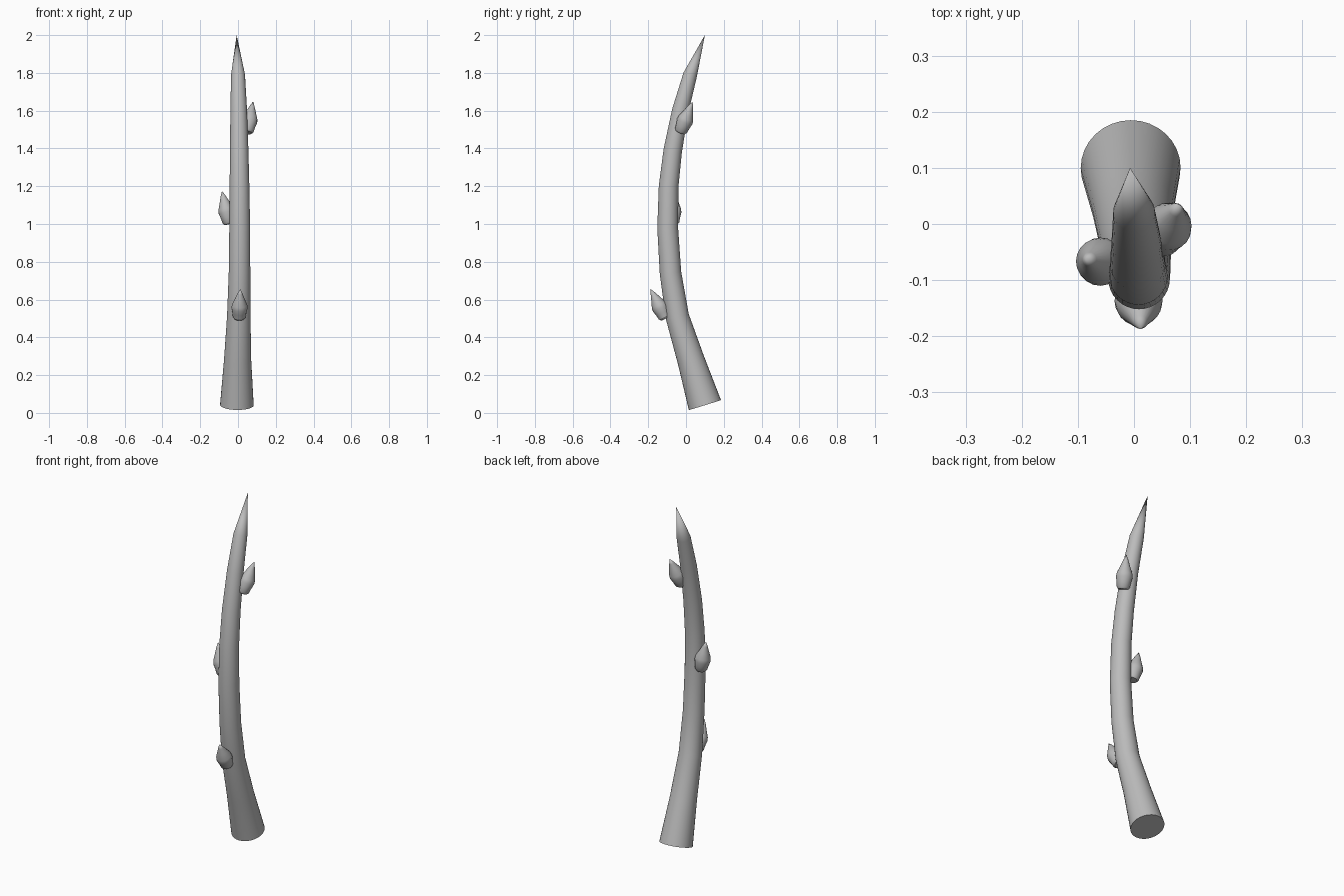
import bpy, bmesh, math
from mathutils import Vector

cube = bpy.data.objects.get("Cube")
if cube:
    bpy.data.objects.remove(cube, do_unlink=True)

grey = bpy.data.materials.new("plain grey")
grey.use_nodes = True
colour = (0.5, 0.5, 0.5, 1)
grey.diffuse_color = colour
grey.node_tree.nodes["Principled BSDF"].inputs["Base Color"].default_value = colour


def swept(name, path, sides):
    """Tube through (centre, radius) stations; a zero radius makes a point."""
    bm = bmesh.new()
    points = [Vector(p) for p, r in path]
    rings = []
    for i, (p, r) in enumerate(path):
        along = points[min(i + 1, len(points) - 1)] - points[max(i - 1, 0)]
        along.normalize()
        u = Vector((1, 0, 0))
        u = (u - along * u.dot(along)).normalized()
        v = along.cross(u)
        if r == 0:
            rings.append([bm.verts.new(p)] * sides)
            continue
        angles = [math.tau * k / sides for k in range(sides)]
        rings.append([bm.verts.new(points[i] + (u * math.cos(a) + v * math.sin(a)) * r)
                      for a in angles])
    for low, high in zip(rings, rings[1:]):
        for k in range(sides):
            n = (k + 1) % sides
            corners = [low[k], low[n], high[n], high[k]]
            bm.faces.new(list(dict.fromkeys(corners)))
    if path[0][1] > 0:
        bm.faces.new(rings[0][::-1])
    bmesh.ops.recalc_face_normals(bm, faces=bm.faces)
    mesh = bpy.data.meshes.new(name)
    bm.to_mesh(mesh)
    bm.free()
    mesh.materials.append(grey)
    obj = bpy.data.objects.new(name, mesh)
    bpy.context.collection.objects.link(obj)
    bpy.ops.object.select_all(action="DESELECT")
    obj.select_set(True)
    bpy.context.view_layer.objects.active = obj
    bpy.ops.object.shade_smooth_by_angle(angle=math.radians(30))
    return obj


# Curved, tapering stem with a pointed end
swept("stem", [
    ((-0.006, 0.10, 0.042), 0.089),
    ((-0.002, 0.026, 0.28), 0.072),
    ((0.004, -0.046, 0.51), 0.062),
    ((0.008, -0.082, 0.74), 0.057),
    ((0.009, -0.097, 0.98), 0.055),
    ((0.008, -0.092, 1.20), 0.052),
    ((0.006, -0.070, 1.39), 0.049),
    ((0.004, -0.030, 1.60), 0.044),
    ((0.0, 0.022, 1.79), 0.037),
    ((-0.007, 0.10, 2.0), 0),
], 32)

# Pointed buds: (fraction of length, radius)
bud_profile = [(0, 0.026), (0.06, 0.034), (0.2, 0.037), (0.36, 0.043),
               (0.47, 0.040), (0.66, 0.026), (0.85, 0.013), (1, 0)]


def bud(name, base, tip):
    a, b = Vector(base), Vector(tip)
    swept(name, [(a.lerp(b, t), r) for t, r in bud_profile], 20)


bud("front_bud", (0.006, -0.108, 0.5), (0.012, -0.187, 0.655))
bud("right_bud", (-0.046, -0.070, 1.0), (-0.085, -0.062, 1.175))
bud("left_bud", (0.048, -0.030, 1.485), (0.08, 0.035, 1.648))
